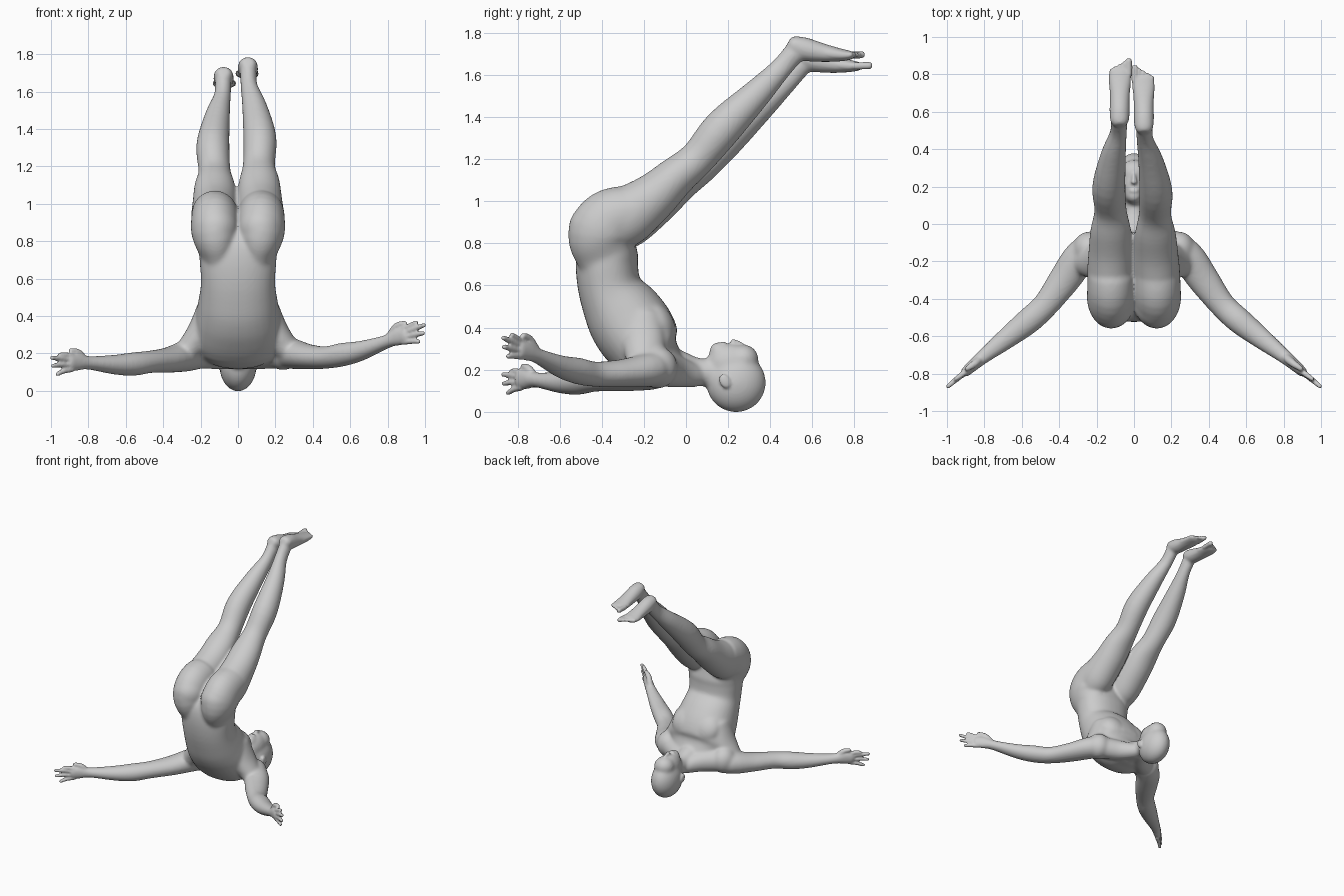
import bpy, bmesh, math
from mathutils import Vector, Matrix

bm = bmesh.new()
X, Z = Vector((1, 0, 0)), Vector((0, 0, 1))


def spline(p, sub=4):
    """Catmull-Rom through tuples (x, y, z, half_a, half_b)."""
    out = []
    for i in range(len(p) - 1):
        a, b, c, d = p[max(i - 1, 0)], p[i], p[i + 1], p[min(i + 2, len(p) - 1)]
        for k in range(sub):
            t = k / sub
            out.append([0.5 * (2 * q + (r - o) * t + (2 * o - 5 * q + 4 * r - s) * t * t
                               + (3 * q - o - 3 * r + s) * t ** 3)
                        for o, q, r, s in zip(a, b, c, d)])
    out.append(list(p[-1]))
    return out


def loft(stations, ref=X, power=1.0, n=32):
    """Closed elliptical tube; half_a lies along ref, half_b across it."""
    pts = spline(stations)
    first = Vector(pts[0][:3]) - Vector(pts[1][:3])
    last = Vector(pts[-1][:3]) - Vector(pts[-2][:3])

    def cap(p, d):
        c = Vector(p[:3]) + d.normalized() * min(p[3], p[4]) * 0.6
        return [*c, p[3] * 0.65, p[4] * 0.65]
    pts = [cap(pts[0], first)] + pts + [cap(pts[-1], last)]
    rings = []
    for i, p in enumerate(pts):
        t = (Vector(pts[min(i + 1, len(pts) - 1)][:3]) - Vector(pts[max(i - 1, 0)][:3])).normalized()
        s = (ref - t * ref.dot(t)).normalized()
        u = t.cross(s)
        ring = []
        for k in range(n):
            ca, sa = math.cos(math.tau * k / n), math.sin(math.tau * k / n)
            ca = math.copysign(abs(ca) ** power, ca)
            sa = math.copysign(abs(sa) ** power, sa)
            ring.append(bm.verts.new(Vector(p[:3]) + s * ca * p[3] + u * sa * p[4]))
        rings.append(ring)
    for r, q in zip(rings, rings[1:]):
        for k in range(n):
            bm.faces.new((r[k], r[(k + 1) % n], q[(k + 1) % n], q[k]))
    bm.faces.new(rings[0][::-1])
    bm.faces.new(rings[-1])


def ball(c, r, tilt=0):
    m = Matrix.Translation(c) @ Matrix.Rotation(tilt, 4, 'X') @ Matrix.Diagonal((*r, 1))
    bmesh.ops.create_uvsphere(bm, u_segments=32, v_segments=20, radius=1, matrix=m)


def fuse(name, voxel, rounds):
    """Merge all parts so far into one softened skin object."""
    bmesh.ops.recalc_face_normals(bm, faces=bm.faces[:])
    mesh = bpy.data.meshes.new(name)
    bm.to_mesh(mesh)
    ob = bpy.data.objects.new(name, mesh)
    bpy.context.collection.objects.link(ob)
    rem = ob.modifiers.new("fuse", 'REMESH')
    rem.mode = 'VOXEL'
    rem.voxel_size = voxel
    rem.use_smooth_shade = True
    soft = ob.modifiers.new("soften", 'SMOOTH')
    soft.factor = 0.5
    soft.iterations = rounds
    return ob


# torso, from hips down to shoulders
loft([(0, -.34, .86, .16, .1), (0, -.365, .78, .205, .142), (0, -.376, .70, .206, .148),
      (0, -.36, .58, .198, .152), (0, -.30, .47, .213, .184), (0, -.23, .365, .232, .19),
      (0, -.16, .26, .235, .16), (0, -.08, .205, .17, .1)], power=0.9)
# neck
loft([(0, -.12, .22, .13, .1), (0, -.03, .205, .085, .085), (0, .05, .19, .062, .067),
      (0, .15, .18, .062, .067)])
# head: skull, face, chin, brow
ball((0, .238, .138), (.1, .142, .141))
ball((0, .215, .225), (.077, .118, .1), -.15)
ball((0, .155, .283), (.045, .045, .05))
ball((0, .27, .25), (.075, .075, .07))
for s in (1, -1):
    loft([(s * .1, -.36, .62, .07, .1), (s * .108, -.385, .74, .1, .14),
          (s * .122, -.405, .84, .126, .156), (s * .124, -.36, .91, .127, .15),
          (s * .124, -.27, .95, .123, .13)])                   # buttock into thigh
    ball((s * .12, -.42, .87), (.122, .138, .13))
    ball((s * .09, -.135, .42), (.11, .075, .11), .5)          # chest muscle
    ball((s * .24, -.135, .21), (.088, .095, .1))              # shoulder
    loft([(s * .02, .05, .17, .055, .055), (s * .1, -.05, .19, .075, .07),
          (s * .22, -.125, .205, .085, .08)], Z)               # neck-to-shoulder muscle
    loft([(s * .14, -.21, .44, .08, .1), (s * .2, -.2, .32, .07, .1),
          (s * .26, -.2, .22, .07, .08)])                      # armpit fold

# arms: plan path shared, heights differ per side
ARM = [(.18, -.11, .08, .08), (.28, -.17, .082, .09), (.37, -.295, .068, .085),
       (.47, -.43, .06, .07), (.56, -.515, .063, .07), (.66, -.595, .053, .06),
       (.80, -.705, .037, .04), (.86, -.755, .05, .032), (.905, -.795, .047, .027)]
HEIGHTS = {1: (.215, .2, .183, .178, .194, .215, .265, .29, .295),
           -1: (.205, .185, .165, .155, .143, .14, .15, .155, .15)}
for s, hs in HEIGHTS.items():
    loft([(s * x, y, h, a, b) for (x, y, a, b), h in zip(ARM, hs)], Z)

# legs: second leg drifts slightly lower and outward toward the foot
LEG = [(.12, -.36, .88, .115, .13), (.123, -.28, .93, .124, .14), (.118, -.155, 1.02, .118, .115),
       (.114, -.05, 1.115, .109, .096), (.112, .055, 1.205, .086, .085), (.117, .175, 1.35, .089, .092),
       (.09, .335, 1.51, .068, .07), (.06, .445, 1.625, .046, .053), (.055, .51, 1.70, .045, .052)]
FOOT = [(.053, .51, 1.748, .05, .042), (.053, .56, 1.725, .055, .056), (.052, .65, 1.706, .055, .045),
        (.051, .74, 1.695, .063, .03), (.05, .79, 1.694, .061, .02)]


def place(s, p, w):
    dx, dy, dz = (0, 0, 0) if s > 0 else (.024, .037, -.052)
    return (s * (p[0] + dx * w), p[1] + dy * w, p[2] + dz * w, p[3], p[4])


for s in (1, -1):
    loft([place(s, p, min(1, i / 7)) for i, p in enumerate(LEG)])
    loft([place(s, p, 1) for p in FOOT])

# soften the large forms, then reload them to add fine parts
rough = fuse("rough_body", 0.009, 14)
bm.clear()
bm.from_object(rough, bpy.context.evaluated_depsgraph_get())
bpy.data.objects.remove(rough)

# nose and lips
loft([(0, .272, .312, .009, .012), (0, .245, .325, .012, .014), (0, .222, .332, .017, .014)])
ball((0, .177, .322), (.026, .013, .012))
FINGERS = [(.955, -.83, .072), (.997, -.87, .057), (.992, -.867, .013), (.967, -.847, -.032)]
for s, hs in HEIGHTS.items():
    ball((s * .098, .185, .145), (.012, .026, .036), .5)       # ear
    z, drop = hs[-1], 0 if s > 0 else -.03
    for i, (x, y, dz) in enumerate(FINGERS):
        k = z + .036 - .024 * i
        tz = z + dz + drop
        loft([(s * .885, -.78, k, .014, .018), (s * (x + .9) / 2, (y - .79) / 2, (k + tz) / 2 + .004, .014, .015),
              (s * x, y, tz, .012, .012)], Z, n=12)
    loft([(s * .81, -.71, z - .01, .024, .022), (s * .85, -.745, z + .05, .021, .02),
          (s * .895, -.775, z + .066, .014, .014)], n=12)      # thumb
    for i in range(5):                                         # toes
        x, y, r = .004 + .023 * i, .85 - .013 * i, .018 if i == 0 else .0125
        loft([place(s, (x, .76, 1.695, r, r), 1), place(s, (x, y - .012, 1.697, r, r), 1)], n=12)

fuse("human_figure", 0.007, 4)
